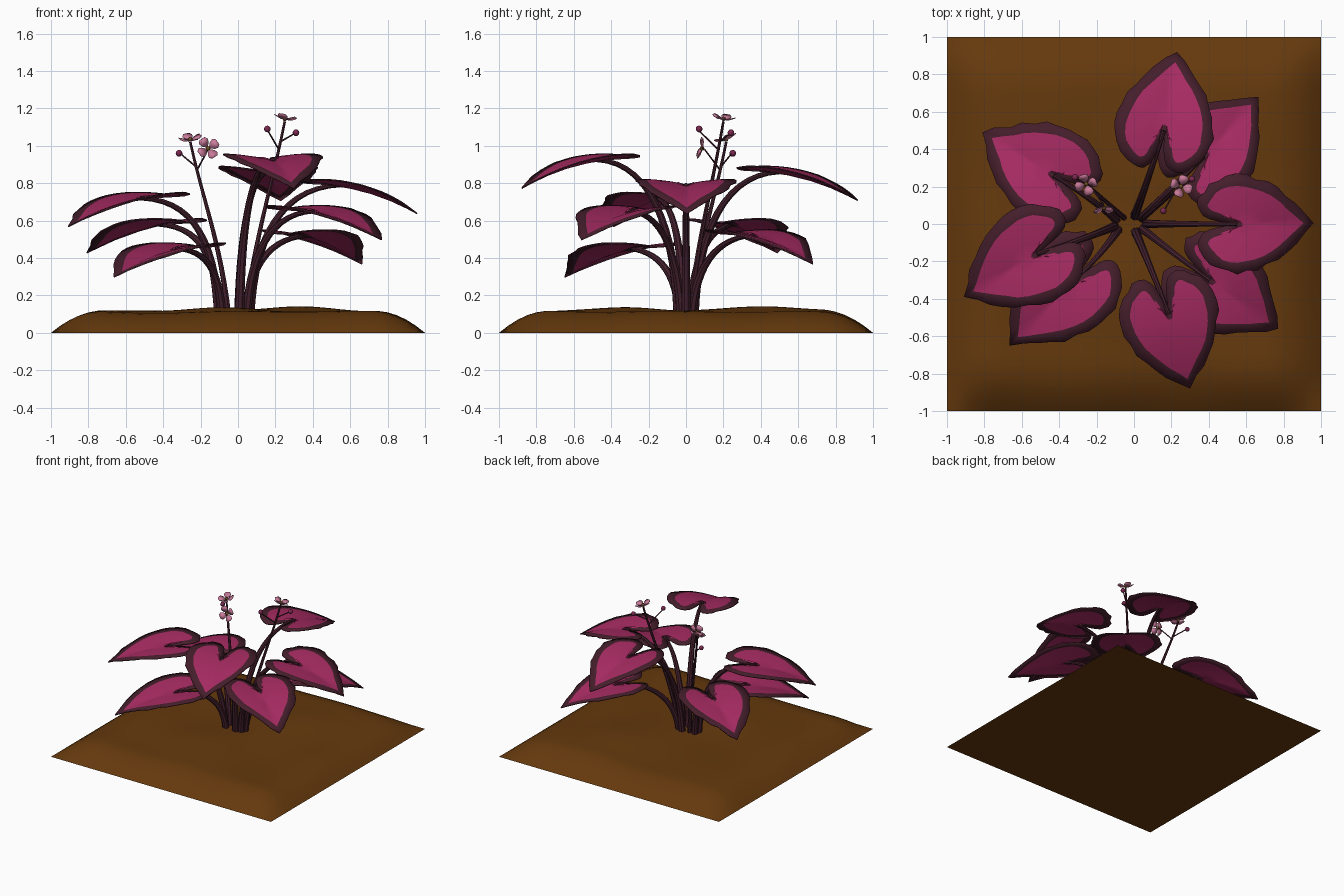
import bpy, bmesh, math, random
from mathutils import Vector

if "Cube" in bpy.data.objects:
    bpy.data.objects.remove(bpy.data.objects["Cube"])

random.seed(4)


def material(name, rgb):
    m = bpy.data.materials.new(name)
    m.diffuse_color = (*rgb, 1)
    m.use_nodes = True
    m.node_tree.nodes["Principled BSDF"].inputs["Base Color"].default_value = m.diffuse_color
    return m


SOIL = material("brown soil", (0.130, 0.041, 0.004))
PINK = material("magenta leaf", (0.385, 0.024, 0.122))
EDGE = material("dark purple leaf edge", (0.058, 0.013, 0.024))
STEM = material("dark stem", (0.056, 0.014, 0.026))
PETAL = material("pale pink petal", (0.60, 0.20, 0.33))
BUD = material("dark pink bud", (0.20, 0.022, 0.08))
CENTRE = material("ochre flower centre", (0.16, 0.08, 0.015))


def finish(name, bm, mats, angle=40):
    me = bpy.data.meshes.new(name)
    bm.normal_update()
    bm.to_mesh(me)
    bm.free()
    ob = bpy.data.objects.new(name, me)
    bpy.context.collection.objects.link(ob)
    for m in mats:
        me.materials.append(m)
    bpy.ops.object.select_all(action='DESELECT')
    ob.select_set(True)
    bpy.context.view_layer.objects.active = ob
    bpy.ops.object.shade_smooth_by_angle(angle=math.radians(angle))
    return ob


def bezier(p, t):
    s = 1 - t
    return p[0]*s**3 + p[1]*3*s*s*t + p[2]*3*s*t*t + p[3]*t**3


def tube(name, pts, r0, r1, sides=8):
    bm = bmesh.new()
    rings = []
    n = len(pts) - 1
    for i, p in enumerate(pts):
        d = (pts[min(i + 1, n)] - pts[max(i - 1, 0)]).normalized()
        a = d.cross(Vector((0.31, 0.95, 0.02)) if abs(d.y) < 0.8 else Vector((1, 0, 0))).normalized()
        if rings:
            a = (prev - d * prev.dot(d)).normalized()
        prev = a
        b = d.cross(a)
        r = r0 + (r1 - r0) * i / n
        rings.append([bm.verts.new(p + (a*math.cos(k*math.tau/sides) + b*math.sin(k*math.tau/sides))*r)
                      for k in range(sides)])
    for q, w in zip(rings, rings[1:]):
        for k in range(sides):
            j = (k + 1) % sides
            bm.faces.new((q[k], q[j], w[j], w[k]))
    bm.faces.new(rings[0][::-1])
    bm.faces.new(rings[-1])
    return finish(name, bm, [STEM])


# soil: bumpy mound fading to zero at the square border, flat underside
def soil_height(x, y):
    def rise(c):
        return 1 - (1 - min(1, (1 - abs(c)) / 0.28))**2
    bumps = 0.030*math.exp(-((x - 0.37)**2 + (y - 0.42)**2)/0.07) \
        + 0.022*math.exp(-((x + 0.1)**2 + (y + 0.28)**2)/0.06) \
        + 0.007*math.sin(6*x + 3*y) * math.sin(5*y - 2*x + 1)
    return (0.113 + bumps) * rise(x) * rise(y)


N = 40
bm = bmesh.new()
bmesh.ops.create_grid(bm, x_segments=N, y_segments=N, size=1)
for v in bm.verts:
    v.co.z = max(0, soil_height(v.co.x, v.co.y))
finish("soil", bm, [SOIL], 60)
bm = bmesh.new()
bm.faces.new([bm.verts.new(c) for c in ((-1, -1, 0), (-1, 1, 0), (1, 1, 0), (1, -1, 0))])
finish("soil_underside", bm, [SOIL])

# heart leaf half outlines (u outward from stem joint, v sideways)
OUTER = [(0.42, 0), (0.32, 0.105), (0.22, 0.19), (0.11, 0.243), (0, 0.262), (-0.10, 0.24),
         (-0.18, 0.175), (-0.215, 0.105), (-0.185, 0.045), (-0.11, 0.017), (0, 0)]
INNER = [(0.365, 0), (0.28, 0.075), (0.19, 0.147), (0.095, 0.19), (0, 0.205), (-0.08, 0.19),
         (-0.137, 0.14), (-0.158, 0.10), (-0.13, 0.07), (-0.05, 0.045), (0.035, 0)]


def outline(half, wobble):
    """Mirror the half outline and smooth it with in-between points."""
    p = [Vector(c) for c in half] + [Vector((u, -v)) for u, v in half[-2:0:-1]]
    n = len(p)
    out = []
    for i in range(n):
        a, b, c, d = p[i - 1], p[i], p[(i + 1) % n], p[(i + 2) % n]
        mid = (b + c) / 2
        if i not in (0, n - 1, len(half) - 1, len(half) - 2):
            mid = (b + c) * 0.5625 - (a + d) * 0.0625
        out += [b.copy(), mid]
    for q in out:
        if abs(q.y) > 0.05:
            q *= 1 + random.uniform(-wobble, wobble)
    return out


def leaf(i, bx, by, tx, ty, tz):
    d = Vector((tx - bx, ty - by, 0))
    scale = d.length / 0.42
    d.normalize()
    side = Vector((-d.y, d.x, 0))
    bz = tz + 0.146

    def place(q):
        u, v = q
        z = bz - 0.14*u - 0.49*u*u + 0.20*abs(v) - 0.33*v*v
        return Vector((bx, by, z)) + d*u*scale + side*v

    bm = bmesh.new()
    c = Vector((0.06, 0))
    inner, outer = outline(INNER, 0.015), outline(OUTER, 0.036)
    loops = [[c + (q - c)*s for q in inner] for s in (0.35, 0.7, 1)] + [outer]
    rings = [[bm.verts.new(place(q)) for q in lp] for lp in loops]
    hub = bm.verts.new(place(c))
    n = len(outer)
    for k in range(n):
        j = (k + 1) % n
        bm.faces.new((hub, rings[0][k], rings[0][j]))
        for r in range(3):
            f = bm.faces.new((rings[r][k], rings[r + 1][k], rings[r + 1][j], rings[r][j]))
            f.material_index = 1 if r == 2 else 0
    ob = finish(f"leaf_{i}", bm, [PINK, EDGE], 50)
    m = ob.modifiers.new("thickness", 'SOLIDIFY')
    m.thickness = 0.007
    m.material_offset_rim = 1

    # arching stalk up to the leaf joint
    h = Vector((bx, by, 0))
    R = h.length
    h.normalize()
    foot = Vector((h.x*0.085 - 0.022, h.y*0.045, 0.08))
    path = [foot, foot + h*0.02 + Vector((0, 0, 0.62*(bz - 0.1))),
            h*R*0.42 + Vector((0, 0, bz - 0.005)), Vector((bx, by, bz + 0.004))]
    tube(f"leaf_stalk_{i}", [bezier(path, t/14) for t in range(15)], 0.026, 0.012)


# joint x, y and tip x, y, z of each leaf
LEAVES = [(0.16, 0.50, 0.23, 0.92, 0.71), (0.375, 0.36, 0.665, 0.68, 0.37),
          (0.55, 0.00, 0.96, 0.005, 0.64), (0.405, -0.30, 0.77, -0.56, 0.50),
          (0.185, -0.48, 0.30, -0.88, 0.775), (-0.33, -0.31, -0.665, -0.65, 0.30),
          (-0.52, -0.16, -0.91, -0.39, 0.57), (-0.43, 0.26, -0.81, 0.49, 0.43)]
for i, args in enumerate(LEAVES):
    leaf(i + 1, *args)


def ball(name, pos, r, mat):
    bm = bmesh.new()
    bmesh.ops.create_uvsphere(bm, u_segments=8, v_segments=6, radius=r)
    for v in bm.verts:
        v.co += Vector(pos)
    finish(name, bm, [mat], 60)


def flower(name, pos, facing, r):
    """Four cupped rounded petals and a small round centre."""
    rot = Vector(facing).to_track_quat('Z', 'Y')
    bm = bmesh.new()
    for k in range(4):
        a = k*math.tau/4 + 0.6
        e, f = Vector((math.cos(a), math.sin(a), 0)), Vector((-math.sin(a), math.cos(a), 0))
        prof = [(0.1, 0), (0.45, 0.36), (0.75, 0.45), (0.97, 0.27), (0.97, -0.27), (0.75, -0.45), (0.45, -0.36)]
        vs = [bm.verts.new(Vector(pos) + rot @ ((e*u + f*v + Vector((0, 0, 0.3*u*u)))*r)) for u, v in prof]
        bm.faces.new(vs)
    ob = finish(name, bm, [PETAL])
    ob.modifiers.new("thickness", 'SOLIDIFY').thickness = 0.004
    ball(name + "_centre", Vector(pos) + rot @ Vector((0, 0, 0.004)), 0.012, CENTRE)


# flower stems with side branches, blooms and buds
def flower_stem(name, start, top, branches):
    s, t = Vector(start), Vector(top)
    path = [s, s + Vector((0.2*(t.x - s.x), 0.2*(t.y - s.y), 0.4)), s.lerp(t, 0.65), t]
    tube(name, [bezier(path, k/12) for k in range(13)], 0.016, 0.007, 6)
    for k, (frac, end) in enumerate(branches):
        tube(f"{name}_branch_{k + 1}", [bezier(path, frac), Vector(end)], 0.005, 0.004, 5)


flower_stem("right_flower_stem", (0.04, 0.02, 0.08), (0.25, 0.20, 1.13),
            [(0.86, (0.16, 0.07, 1.08)), (0.90, (0.31, 0.24, 1.07))])
flower("right_top_flower", (0.25, 0.20, 1.14), (0.2, 0.15, 1), 0.062)
ball("right_bud_1", (0.157, 0.07, 1.09), 0.018, BUD)
ball("right_bud_2", (0.31, 0.24, 1.07), 0.018, BUD)

flower_stem("left_flower_stem", (-0.05, 0.03, 0.08), (-0.255, 0.215, 1.02),
            [(0.84, (-0.16, 0.10, 0.98)), (0.86, (-0.31, 0.245, 0.96))])
flower("left_top_flower", (-0.255, 0.215, 1.03), (-0.1, -0.35, 1), 0.062)
flower("left_side_flower", (-0.16, 0.09, 0.985), (0.1, -1, 0.25), 0.062)
ball("left_bud", (-0.315, 0.25, 0.96), 0.018, BUD)
